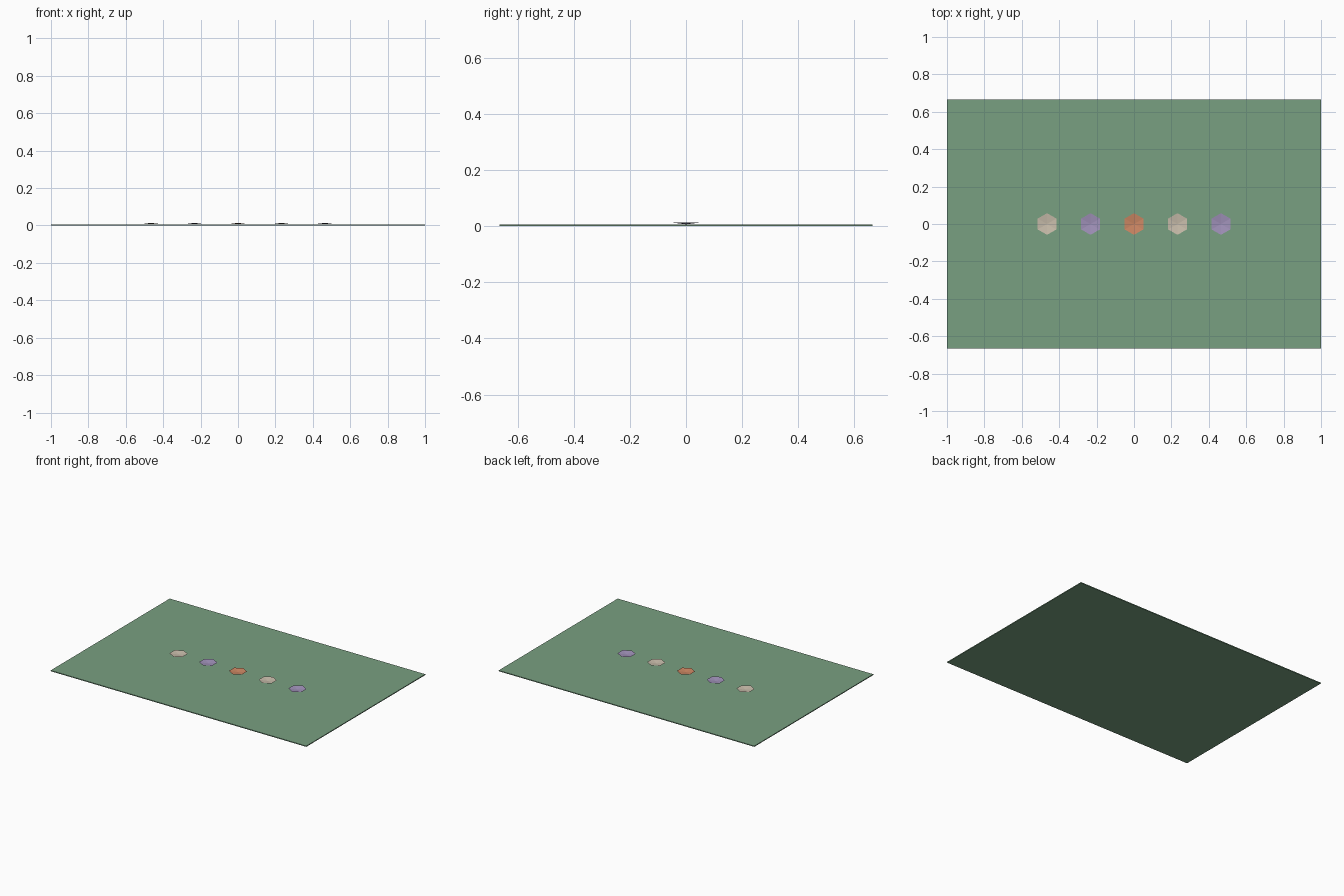
import bpy, bmesh, math

if "Cube" in bpy.data.objects:
    bpy.data.objects.remove(bpy.data.objects["Cube"])


def material(name, rgb):
    m = bpy.data.materials.new(name)
    m.diffuse_color = (*[(c / 255) ** 2.2 for c in rgb], 1)
    m.use_nodes = True
    m.node_tree.nodes["Principled BSDF"].inputs["Base Color"].default_value = m.diffuse_color
    return m


def add_object(name, bm, mat):
    me = bpy.data.meshes.new(name)
    bm.to_mesh(me)
    bm.free()
    me.materials.append(mat)
    ob = bpy.data.objects.new(name, me)
    bpy.context.collection.objects.link(ob)
    return ob


green = material("leaf green", (120, 158, 128))
cream = material("cream", (200, 188, 170))
lilac = material("lilac", (160, 145, 185))
orange = material("orange", (205, 135, 100))

BASE = 0.006

# thin rectangular ground sheet
bm = bmesh.new()
bmesh.ops.create_cube(bm, size=1)
for v in bm.verts:
    v.co = (v.co.x * 2, v.co.y * 1.33, (v.co.z + 0.5) * BASE)
add_object("ground_sheet", bm, green)

# row of shallow six-sided flower cups, centre touching the sheet
for i, mat in enumerate([cream, lilac, orange, cream, lilac]):
    bm = bmesh.new()
    centre = bm.verts.new((0, 0, BASE + 0.001))
    rim = [bm.verts.new((0.058 * math.sin(k * math.pi / 3),
                         0.058 * math.cos(k * math.pi / 3), 0.014))
           for k in range(6)]
    for k in range(6):
        bm.faces.new((centre, rim[(k + 1) % 6], rim[k]))
    ob = add_object(f"flower_{i + 1}", bm, mat)
    ob.location.x = (i - 2) * 0.2325
